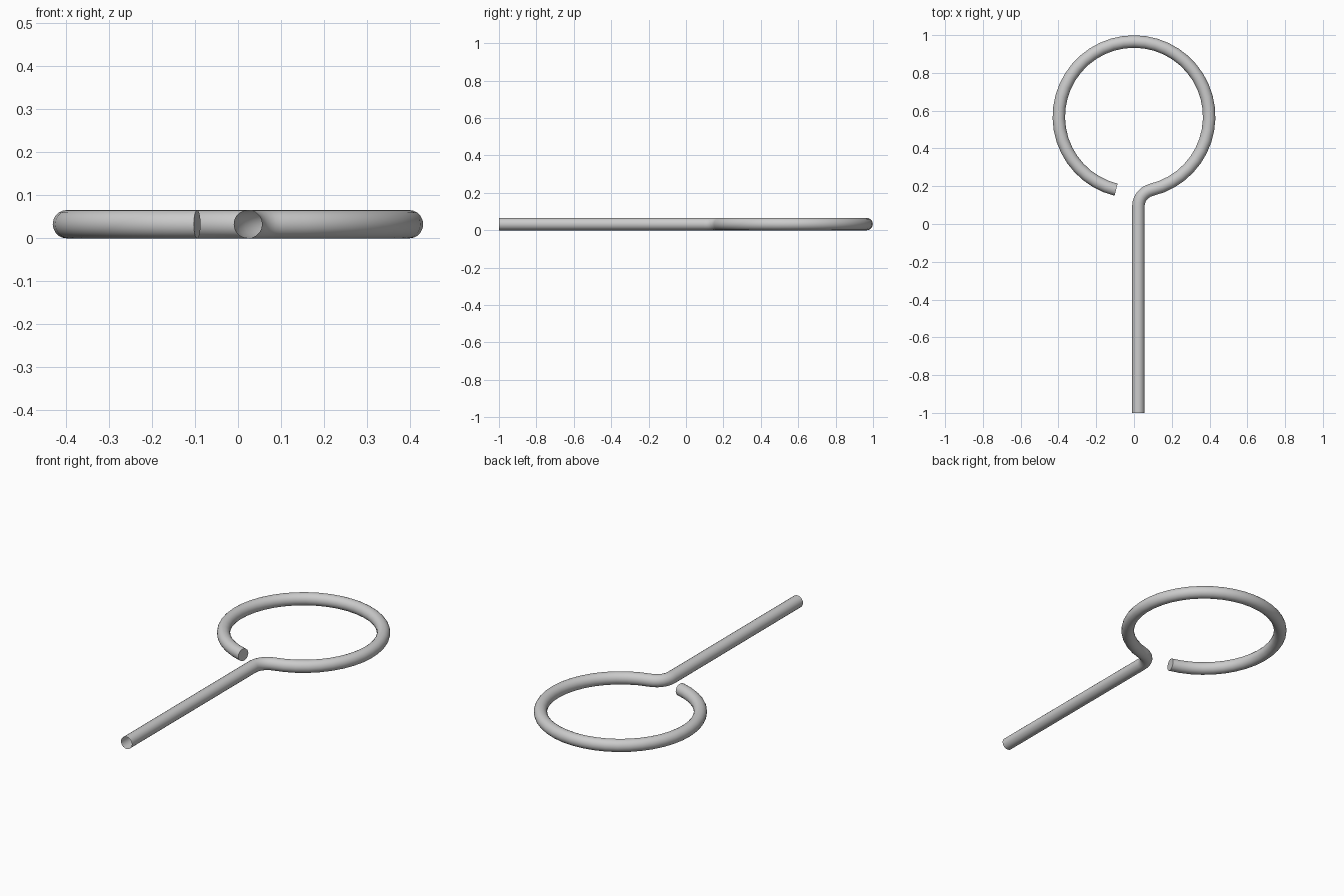
import bpy, bmesh, math
from mathutils import Vector

if "Cube" in bpy.data.objects:
    bpy.data.objects.remove(bpy.data.objects["Cube"])

TUBE, SIDES = 0.033, 20         # rod radius and sides
RING, CY = 0.398, 0.568         # ring centreline radius and centre y
SHANK_X, BEND = 0.023, 0.09     # shank offset and bend radius

# Bend is tangent to both the straight shank and the ring
join = math.asin((SHANK_X + BEND) / (RING + BEND))
bend_x = SHANK_X + BEND
bend_y = CY - math.cos(join) * (RING + BEND)

# Path stations: (x, y, heading)
path = [(SHANK_X, -1.0, math.pi / 2)]
turn = math.pi / 2 - join
for i in range(7):
    a = turn * i / 6
    path.append((bend_x - BEND * math.cos(a), bend_y + BEND * math.sin(a), math.pi / 2 - a))
sweep = 2 * math.pi - join - math.radians(13.8)
N = 40
for i in range(1, N + 1):
    a = join + sweep * i / N
    path.append((RING * math.sin(a), CY - RING * math.cos(a), a))

# Sweep a round section along the path
bm = bmesh.new()
rings = []
for x, y, h in path:
    side = Vector((math.sin(h), -math.cos(h), 0))
    up = Vector((0, 0, 1))
    c = Vector((x, y, TUBE))
    rings.append([bm.verts.new(c + TUBE * (math.cos(t) * side + math.sin(t) * up))
                  for t in (2 * math.pi * k / SIDES for k in range(SIDES))])
for r0, r1 in zip(rings, rings[1:]):
    for k in range(SIDES):
        j = (k + 1) % SIDES
        bm.faces.new((r0[k], r0[j], r1[j], r1[k]))

# The ring end is capped, the shank end is an open tube
bm.faces.new(rings[-1])
bmesh.ops.recalc_face_normals(bm, faces=bm.faces)

mesh = bpy.data.meshes.new("eye_hook_rod")
bm.to_mesh(mesh)
bm.free()
rod = bpy.data.objects.new("eye_hook_rod", mesh)
bpy.context.collection.objects.link(rod)
bpy.context.view_layer.objects.active = rod
rod.select_set(True)
bpy.ops.object.shade_smooth_by_angle(angle=math.radians(40))
